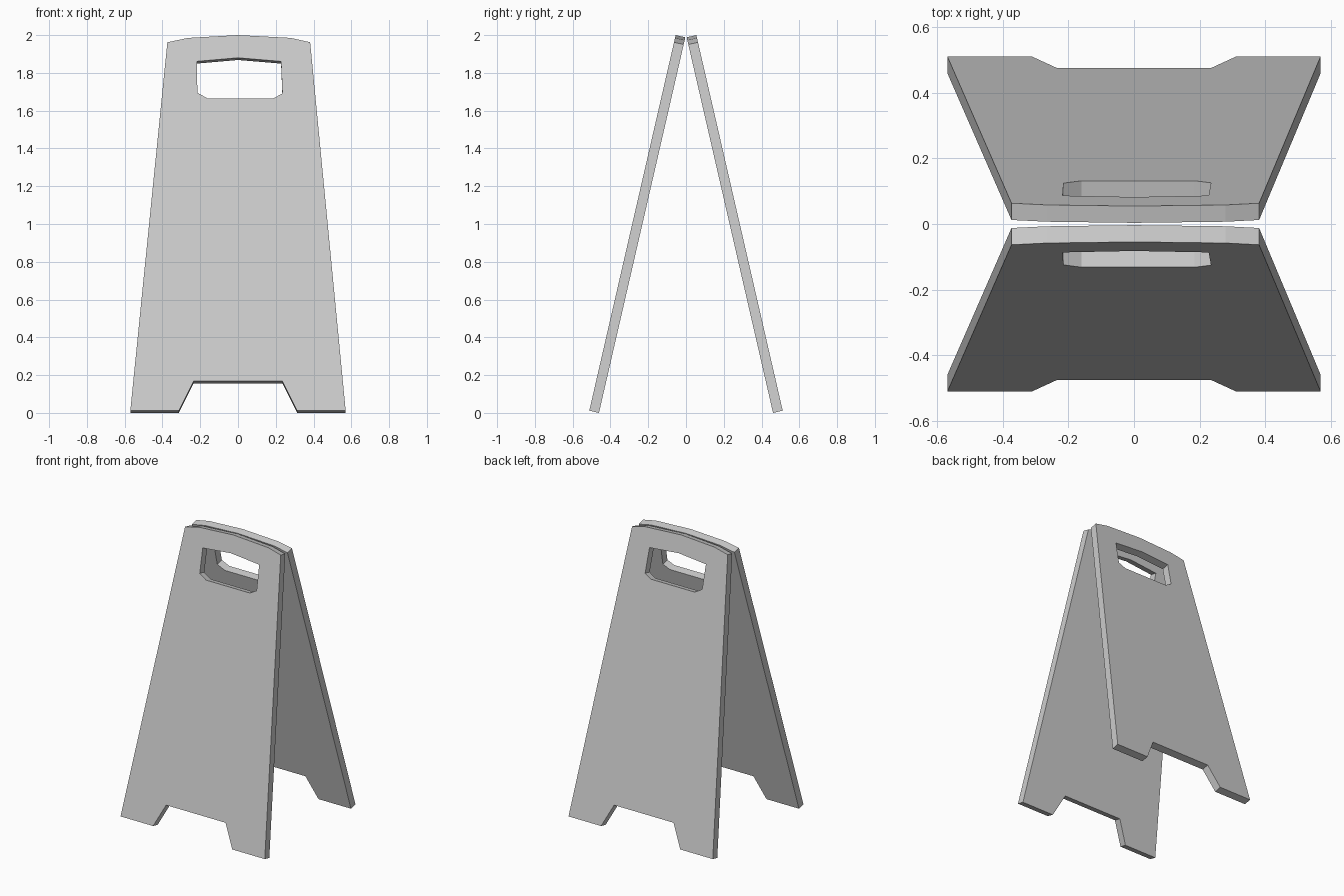
import bpy, bmesh, math
from mathutils import Vector

default = bpy.data.objects.get("Cube")
if default:
    bpy.data.objects.remove(default, do_unlink=True)

LEAN = math.atan(0.23)      # tilt of each panel from vertical
THICK = 0.0525
FOOT_Y = 0.512              # outer foot edge
FOOT_Z = THICK * math.sin(LEAN)

grey = bpy.data.materials.new("light_grey")
grey.use_nodes = True
COLOUR = (0.6, 0.6, 0.6, 1)
grey.diffuse_color = COLOUR
grey.node_tree.nodes["Principled BSDF"].inputs["Base Color"].default_value = COLOUR

# Board outline with arched top and notched foot, as (x, height)
outline = [(-0.57, FOOT_Z), (-0.313, FOOT_Z), (-0.235, 0.168), (0.235, 0.168),
           (0.313, FOOT_Z), (0.57, FOOT_Z), (0.382, 1.962), (0.28, 1.985),
           (0, 2), (-0.265, 1.985), (-0.374, 1.962)]
# Hand grip opening
grip = [(-0.218, 1.861), (-0.215, 1.695), (-0.16, 1.664), (0.185, 1.664),
        (0.235, 1.691), (0.228, 1.861), (0, 1.88)]


def panel(name, side):
    """Leaning board; side is -1 for the front and 1 for the back."""
    bm = bmesh.new()
    edges = []
    for loop in (outline, grip):
        verts = [bm.verts.new((x, side * (FOOT_Y - (z - FOOT_Z) * math.tan(LEAN)), z))
                 for x, z in loop]
        edges += [bm.edges.new((v, verts[i - 1])) for i, v in enumerate(verts)]
    bmesh.ops.triangle_fill(bm, edges=edges, use_beauty=True)

    # Thicken inwards, square to the board
    inward = Vector((0, -side * math.cos(LEAN), -math.sin(LEAN))) * THICK
    result = bmesh.ops.extrude_face_region(bm, geom=bm.faces[:], use_keep_orig=True)
    moved = [g for g in result["geom"] if isinstance(g, bmesh.types.BMVert)]
    bmesh.ops.translate(bm, verts=moved, vec=inward)
    bmesh.ops.recalc_face_normals(bm, faces=bm.faces[:])

    mesh = bpy.data.meshes.new(name)
    bm.to_mesh(mesh)
    bm.free()
    mesh.materials.append(grey)
    obj = bpy.data.objects.new(name, mesh)
    bpy.context.collection.objects.link(obj)
    return obj


panel("front_panel", -1)
panel("back_panel", 1)
